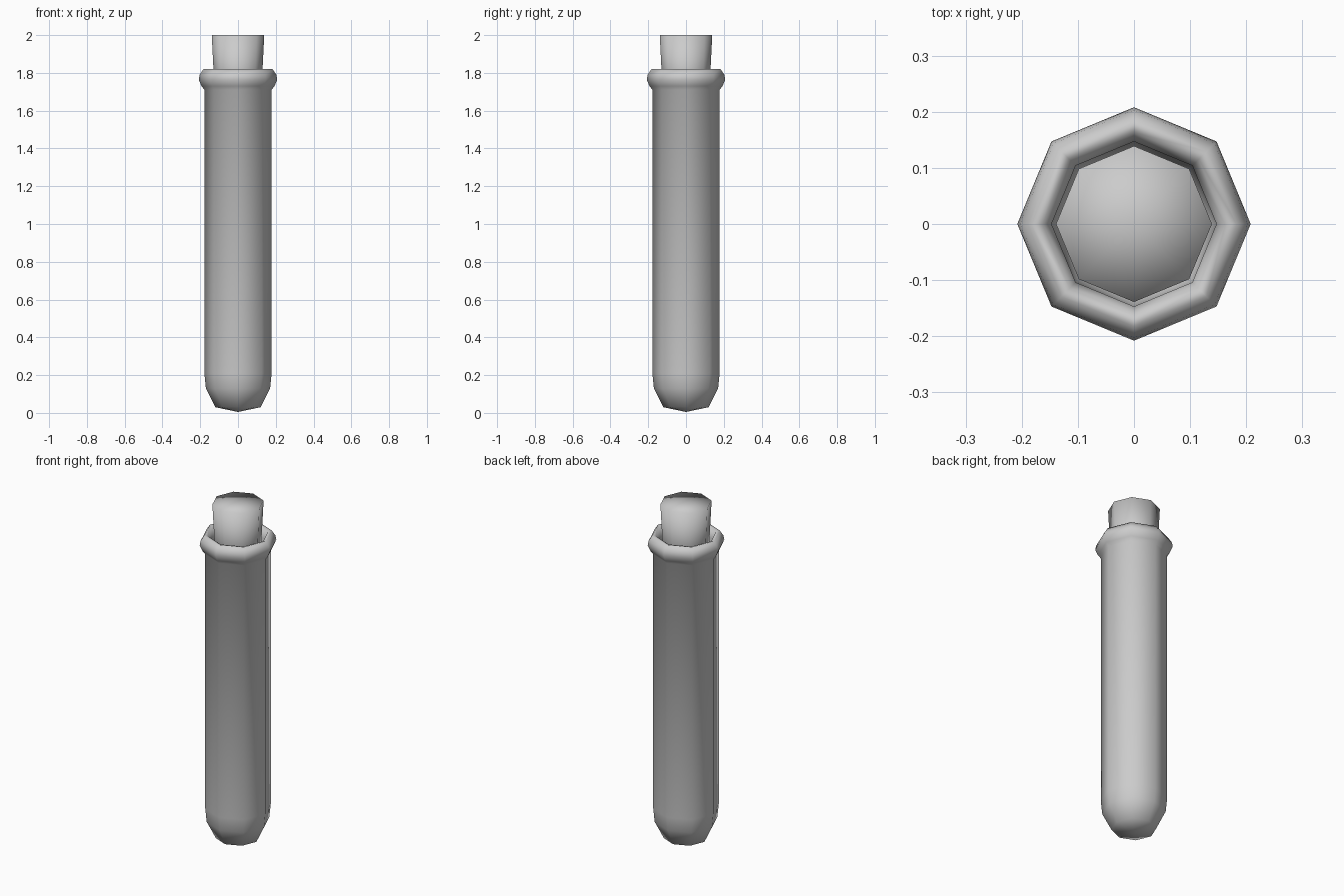
import bpy, bmesh
from math import cos, sin, pi

if "Cube" in bpy.data.objects:
    bpy.data.objects.remove(bpy.data.objects["Cube"])

SIDES = 8

def lathe(name, profile):
    """Revolve (radius, z) points about z; radius 0 makes a pole."""
    bm = bmesh.new()
    rings = []
    for r, z in profile:
        n = SIDES if r else 1
        rings.append([bm.verts.new((r * cos(2 * pi * i / SIDES),
                                    r * sin(2 * pi * i / SIDES), z)) for i in range(n)])
    for a, b in zip(rings, rings[1:]):
        for i in range(SIDES):
            j = (i + 1) % SIDES
            quad = [a[i % len(a)], a[j % len(a)], b[j % len(b)], b[i % len(b)]]
            bm.faces.new(list(dict.fromkeys(quad)))
    bmesh.ops.recalc_face_normals(bm, faces=bm.faces)
    for f in bm.faces:
        f.smooth = True
    mesh = bpy.data.meshes.new(name)
    bm.to_mesh(mesh)
    bm.free()
    obj = bpy.data.objects.new(name, mesh)
    bpy.context.collection.objects.link(obj)
    return obj

# Glass tube: rounded bottom, straight wall, rolled lip, then the inner wall
lathe("glass_tube", [
    (0, 0.005), (0.12, 0.03), (0.17, 0.13), (0.178, 0.21), (0.178, 1.71),
    (0.193, 1.73), (0.208, 1.765), (0.203, 1.79), (0.183, 1.82),
    (0.163, 1.815), (0.147, 1.77), (0.147, 0.21), (0.14, 0.15),
    (0.095, 0.065), (0, 0.045)])

# Tapered stopper pushed into the mouth
lathe("stopper", [(0, 1.62), (0.12, 1.62), (0.139, 2.0), (0, 2.0)])
